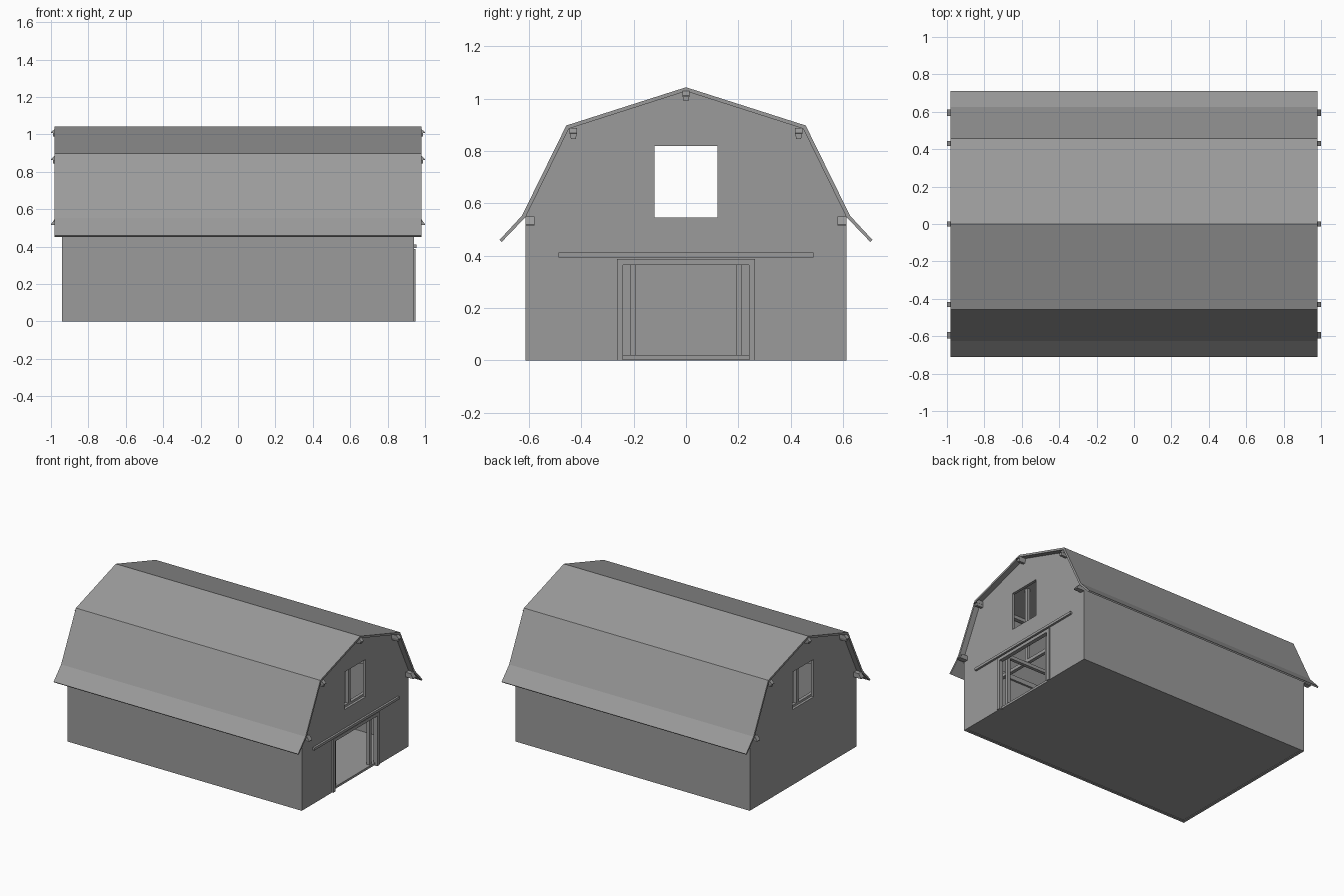
import bpy
import bmesh

if "Cube" in bpy.data.objects:
    bpy.data.objects.remove(bpy.data.objects["Cube"])

grey = bpy.data.materials.new("weathered_grey")
grey.diffuse_color = (0.327, 0.327, 0.327, 1)
grey.use_nodes = True
grey.node_tree.nodes["Principled BSDF"].inputs["Base Color"].default_value = grey.diffuse_color


def prism(name, profile, axis, lo, hi):
    """Extrude a closed 2D profile: (y, z) along x, or (x, z) along y."""
    bm = bmesh.new()
    place = (lambda t, a, b: (t, a, b)) if axis == 'x' else (lambda t, a, b: (a, t, b))
    rings = [[bm.verts.new(place(t, a, b)) for a, b in profile] for t in (lo, hi)]
    for ring in rings:
        bm.faces.new(ring)
    n = len(profile)
    for i in range(n):
        j = (i + 1) % n
        bm.faces.new((rings[0][i], rings[0][j], rings[1][j], rings[1][i]))
    bmesh.ops.recalc_face_normals(bm, faces=bm.faces)
    mesh = bpy.data.meshes.new(name)
    bm.to_mesh(mesh)
    bm.free()
    mesh.materials.append(grey)
    obj = bpy.data.objects.new(name, mesh)
    bpy.context.collection.objects.link(obj)
    return obj


def box(name, x, y, z):
    return prism(name, [(y[0], z[0]), (y[1], z[0]), (y[1], z[1]), (y[0], z[1])], 'x', *x)


def cut(obj, cutter):
    cutter.hide_render = True
    cutter.hide_set(True)
    mod = obj.modifiers.new("opening", 'BOOLEAN')
    mod.operation = 'DIFFERENCE'
    mod.solver = 'EXACT'
    mod.object = cutter


# gambrel roof with flared eaves
outer = [(0, 1.043), (0.457, 0.897), (0.626, 0.553), (0.712, 0.46)]
inner = [(0, 1.028), (0.447, 0.885), (0.612, 0.548), (0.704, 0.452)]
top = [(-y, z) for y, z in reversed(outer)] + outer[1:]
under = list(reversed(inner)) + [(-y, z) for y, z in inner[1:]]
prism("roof", top + under, 'x', -0.98, 0.98)

# gable end walls with loft window and door opening
gable = [(0.612, 0), (0.612, 0.548), (0.447, 0.885), (0, 1.028)]
outline = gable + [(-y, z) for y, z in reversed(gable[:-1])]
front_gable = prism("door_gable_wall", outline, 'x', 0.92, 0.94)
back_gable = prism("rear_gable_wall", outline, 'x', -0.94, -0.92)
window = box("window_cutter", (-1.2, 1.2), (-0.12, 0.12), (0.546, 0.818))
door = box("door_cutter", (0.8, 1.1), (-0.24, 0.24), (-0.1, 0.364))
cut(front_gable, window)
cut(back_gable, window)
cut(front_gable, door)

# floor
box("floor", (-0.92, 0.93), (-0.592, 0.592), (0.004, 0.02))

# door lintel trim and sliding rail
box("door_lintel", (0.938, 0.949), (-0.264, 0.264), (0.364, 0.387))
box("door_rail", (0.938, 0.955), (-0.487, 0.487), (0.394, 0.412))


def purlin(name, y, half, zb, zt):
    """Long roof timber whose ends slope outward below the roof edge."""
    profile = [(-0.978, zt), (-1, zb + 0.004), (-1, zb), (1, zb), (1, zb + 0.004), (0.978, zt)]
    prism(name, profile, 'y', y - half, y + half)


def purlin_key(name, y, zb, zt):
    """Narrow block under the purlin ends, tapering downward."""
    profile = [(y - 0.013, zt), (y - 0.009, zb), (y + 0.009, zb), (y + 0.013, zt)]
    for x in (-0.965, 0.965):
        prism(name, profile, 'x', x - 0.025, x + 0.025)


purlin("ridge_beam", 0, 0.013, 1.008, 1.03)
purlin_key("ridge_key", 0, 0.99, 1.008)
frames = (-0.74, -0.25, 0.25, 0.74)
for s, side in ((-1, "left"), (1, "right")):
    box(side + "_side_wall", (-0.92, 0.92), sorted((s * 0.592, s * 0.612)), (0, 0.548))
    box(side + "_door_trim", (0.938, 0.949), sorted((s * 0.24, s * 0.264)), (0.0, 0.364))
    purlin(side + "_upper_purlin", s * 0.43, 0.014, 0.864, 0.888)
    purlin_key(side + "_upper_key", s * 0.43, 0.845, 0.864)
    purlin(side + "_wall_plate", s * 0.595, 0.017, 0.516, 0.55)
    # long beam on door-end posts, carrying short posts up to the roof
    post_y = sorted((s * 0.19, s * 0.214))
    box(side + "_inner_beam", (-0.92, 0.92), post_y, (0.376, 0.40))
    for i, x in enumerate((-0.908, 0.908)):
        box(f"{side}_end_post_{i}", (x - 0.012, x + 0.012), post_y, (0.02, 0.376))
    for i, x in enumerate(frames):
        box(f"{side}_post_{i}", (x - 0.012, x + 0.012), post_y, (0.40, 0.96))

# cross beams tying the posts to the walls
for i, x in enumerate(frames):
    box(f"cross_beam_{i}", (x - 0.012, x + 0.012), (-0.592, 0.592), (0.40, 0.424))
